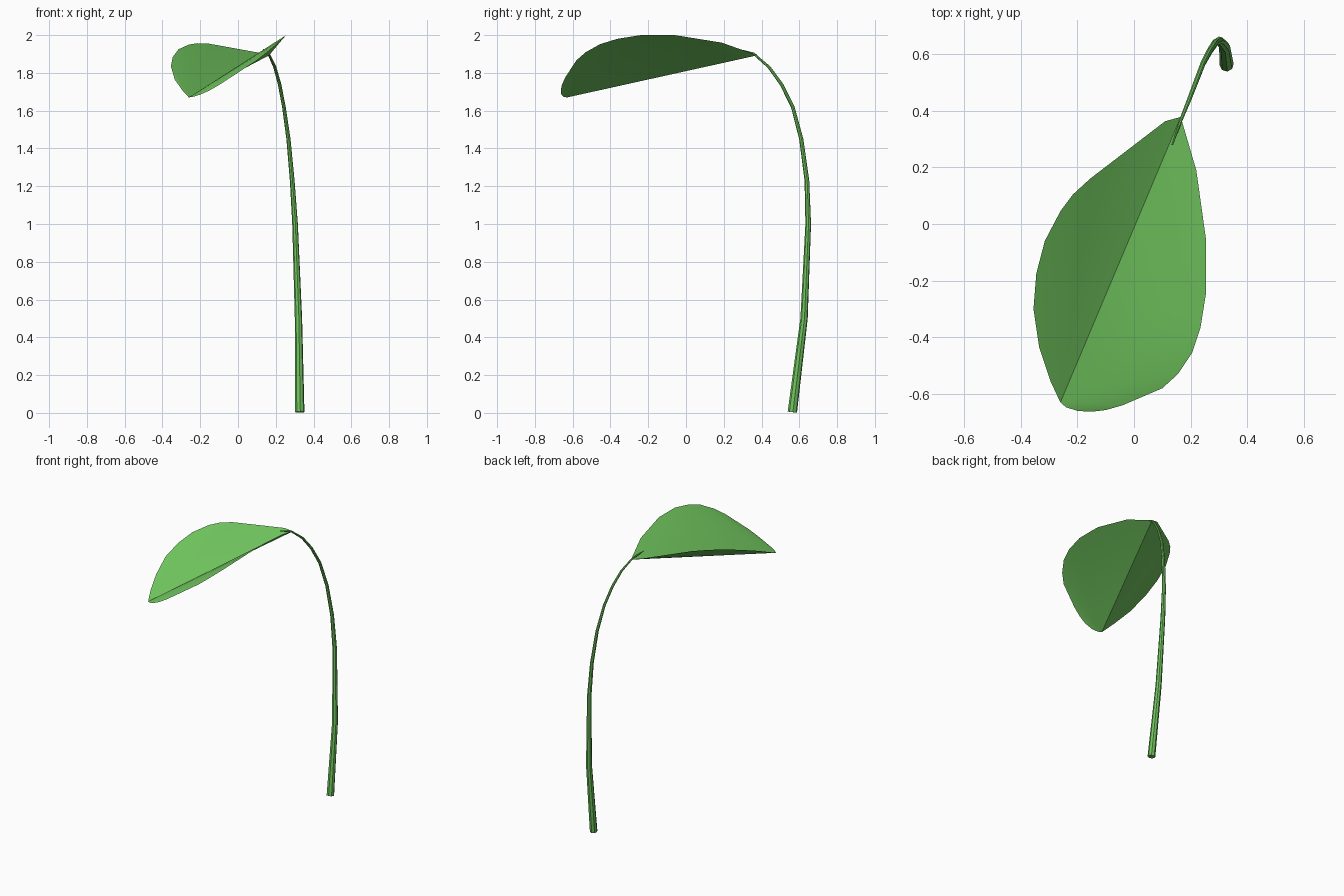
import bpy

if "Cube" in bpy.data.objects:
    bpy.data.objects.remove(bpy.data.objects["Cube"])

green = bpy.data.materials.new("leaf_green")
green.diffuse_color = (0.16, 0.55, 0.11, 1)
green.use_nodes = True
green.node_tree.nodes["Principled BSDF"].inputs["Base Color"].default_value = green.diffuse_color


def finish(ob):
    ob.data.materials.append(green)
    bpy.ops.object.select_all(action='DESELECT')
    ob.select_set(True)
    bpy.context.view_layer.objects.active = ob


# Stem: tapering tube along a drooping path (x, y, z, radius)
path = [(0.327, 0.563, 0.004, 0.025), (0.32, 0.625, 0.5, 0.0195),
        (0.302, 0.647, 1.0, 0.015), (0.287, 0.64, 1.23, 0.0125),
        (0.267, 0.61, 1.45, 0.011), (0.243, 0.565, 1.62, 0.0095),
        (0.22, 0.505, 1.74, 0.009), (0.195, 0.44, 1.83, 0.008),
        (0.165, 0.365, 1.895, 0.006), (0.135, 0.28, 1.925, 0.003)]
curve = bpy.data.curves.new("stem", 'CURVE')
curve.dimensions = '3D'
curve.bevel_depth = 1.0
curve.bevel_resolution = 2
curve.use_fill_caps = True
spline = curve.splines.new('POLY')
spline.points.add(len(path) - 1)
for p, (x, y, z, r) in zip(spline.points, path):
    p.co = (x, y, z, 1)
    p.radius = r
stem = bpy.data.objects.new("stem", curve)
bpy.context.collection.objects.link(stem)
finish(stem)
bpy.ops.object.convert(target='MESH')
bpy.ops.object.shade_smooth_by_angle()

# Leaf: two raised halves fanned from the tip, meeting at a straight midrib
tip, base = (-0.26, -0.63, 1.67), (0.165, 0.378, 1.893)
left = [(0.11, 0.363, 1.907), (-0.155, 0.16, 1.955), (-0.215, 0.105, 1.957),
        (-0.26, 0.045, 1.95), (-0.315, -0.06, 1.925), (-0.345, -0.175, 1.885),
        (-0.355, -0.30, 1.835), (-0.335, -0.435, 1.765), (-0.295, -0.555, 1.708)]
right = [(0.22, 0.19, 1.96), (0.255, -0.06, 2.0), (0.255, -0.24, 2.0),
         (0.235, -0.365, 1.98), (0.205, -0.455, 1.952), (0.155, -0.53, 1.91),
         (0.1, -0.58, 1.867), (-0.04, -0.64, 1.775), (-0.1, -0.657, 1.736),
         (-0.15, -0.663, 1.707), (-0.2, -0.66, 1.685), (-0.24, -0.647, 1.673)]
verts = [tip, base] + left + right
n = len(left)
l_ids = [1] + list(range(2, 2 + n))
r_ids = [1] + list(range(2 + n, len(verts)))
faces = [(0, b, a) for a, b in zip(r_ids[1:], r_ids)]
faces += [(0, b, a) for a, b in zip(l_ids, l_ids[1:])]
mesh = bpy.data.meshes.new("leaf")
mesh.from_pydata(verts, [], faces)
leaf = bpy.data.objects.new("leaf", mesh)
bpy.context.collection.objects.link(leaf)
# Wind both halves so they face upward
for f in mesh.polygons:
    if f.normal.z < 0:
        f.flip()
mesh.update()
finish(leaf)
bpy.ops.object.shade_smooth_by_angle()
